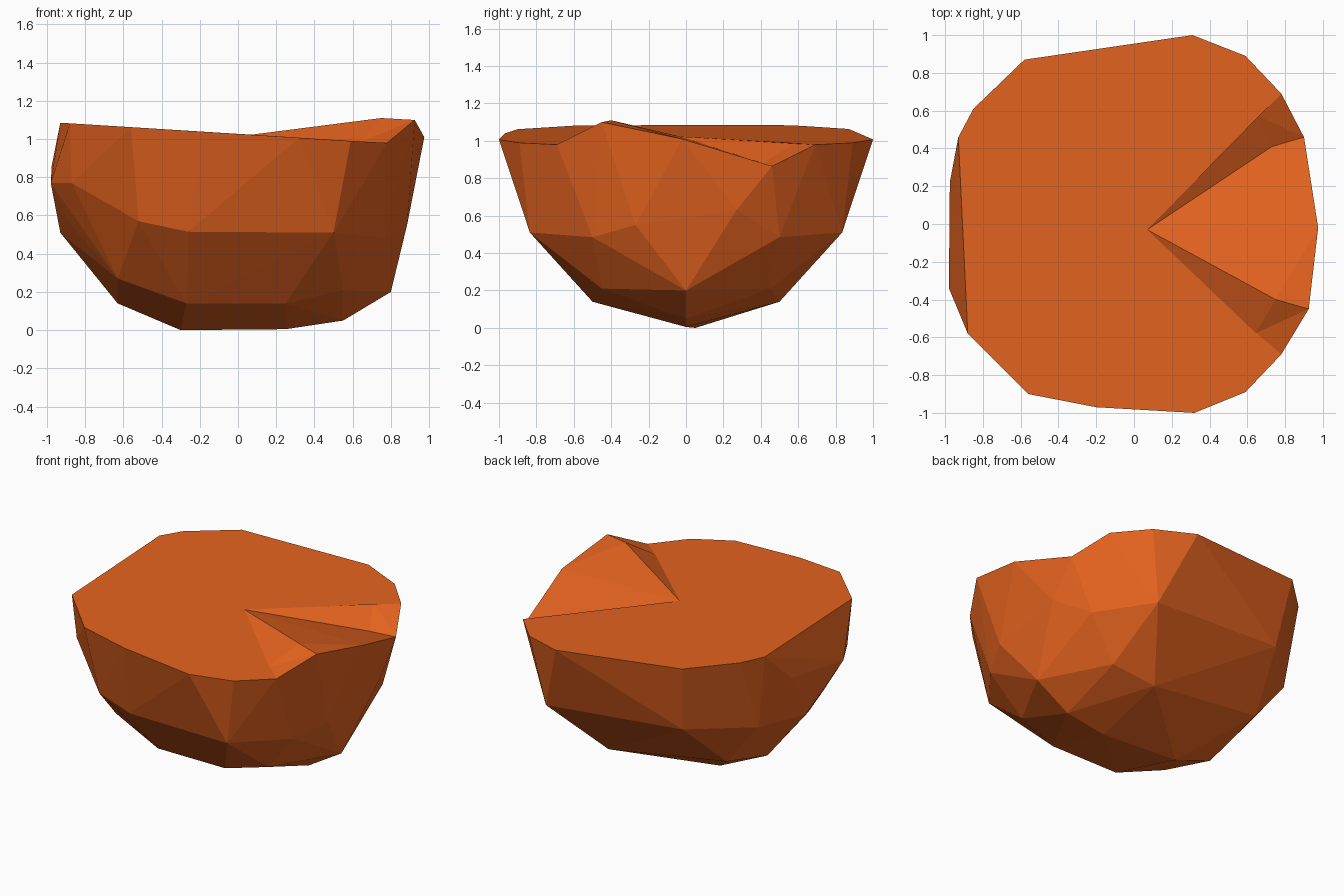
import bpy, bmesh

if "Cube" in bpy.data.objects:
    bpy.data.objects.remove(bpy.data.objects["Cube"])

def rim_z(x):
    return 1.027 - 0.063 * x          # gently tilted cut plane

# Rim outline, counter-clockwise from the near end of the wedge
wedge = [(0.78, -0.69), (0.925, -0.45), (0.975, -0.02), (0.90, 0.46), (0.78, 0.69)]
rest = [(0.59, 0.89), (0.31, 1.0), (-0.58, 0.87), (-0.85, 0.61), (-0.93, 0.46),
        (-0.88, -0.58), (-0.56, -0.90), (-0.20, -0.97), (0.32, -1.0), (0.59, -0.89)]
wedge_z = [0.98, 1.10, 1.01, 0.865, 0.98]

# Rounded shell: keel points, mirrored side points, and uneven points
keel = [(-0.63, 0.14), (0.25, 0.005), (0.55, 0.05), (0.80, 0.20), (-0.93, 0.51)]
sides = [(0.25, 0.50, 0.14), (0.55, 0.45, 0.21), (-0.63, 0.45, 0.27),
         (0.50, 0.835, 0.51), (0.77, 0.50, 0.485)]
odd = [(-0.30, 0.05, 0.0), (-0.27, -0.50, 0.14), (-0.26, -0.83, 0.515),
       (-0.98, -0.34, 0.77), (-0.975, 0.22, 0.86), (-0.52, -0.79, 0.57), (-0.52, 0.78, 0.59),
       (-0.87, -0.54, 0.77), (-0.89, -0.25, 0.57), (-0.87, 0.44, 0.57),
       (0.885, -0.27, 0.55), (0.90, 0.27, 0.63)]

bm = bmesh.new()
rim = [bm.verts.new((x, y, rim_z(x))) for x, y in wedge + rest]
for x, z in keel:
    bm.verts.new((x, 0, z))
for x, y, z in sides:
    for s in (1, -1):
        bm.verts.new((x, s * y, z))
for p in odd:
    bm.verts.new(p)
bmesh.ops.convex_hull(bm, input=bm.verts[:])

# Open the top, then tilt the wedge end of the rim
rim_set = set(rim)
top = [f for f in bm.faces if all(v in rim_set for v in f.verts)]
bmesh.ops.delete(bm, geom=top, context='FACES_ONLY')
for e in [e for e in bm.edges if not e.link_faces]:
    bm.edges.remove(e)
for v in [v for v in bm.verts if not v.link_edges and v not in rim_set]:
    bm.verts.remove(v)
for v, z in zip(rim, wedge_z):
    v.co.z = z

# Cut top: flat fan with a twisted wedge between two sloped walls
c = bm.verts.new((0.07, -0.03, 1.023))
a = bm.verts.new((0.64, 0.58, 0.985))
b = bm.verts.new((0.73, 0.41, 0.88))
d = bm.verts.new((0.75, -0.40, 1.11))
e = bm.verts.new((0.64, -0.58, 0.985))
w0, w1, w2, w3, w4 = rim[:5]
loop = rim[4:] + [w0]
for p, q in zip(loop, loop[1:]):
    bm.faces.new((c, p, q))
bm.faces.new((c, a, w4))
bm.faces.new((c, w0, e))
for f in ((c, b, a), (a, b, w3), (a, w3, w4),        # far wall
          (c, e, d), (e, w1, d), (e, w0, w1),        # near wall
          (c, d, w2), (d, w1, w2), (c, w2, b), (b, w2, w3)):   # wedge top
    bm.faces.new(f)
bmesh.ops.recalc_face_normals(bm, faces=bm.faces[:])

mesh = bpy.data.meshes.new("cut_half")
bm.to_mesh(mesh)
bm.free()
mat = bpy.data.materials.new("orange")
mat.diffuse_color = (0.78, 0.125, 0.014, 1)
mat.use_nodes = True
mat.node_tree.nodes["Principled BSDF"].inputs["Base Color"].default_value = mat.diffuse_color
mesh.materials.append(mat)
bpy.context.collection.objects.link(bpy.data.objects.new("cut_half", mesh))
